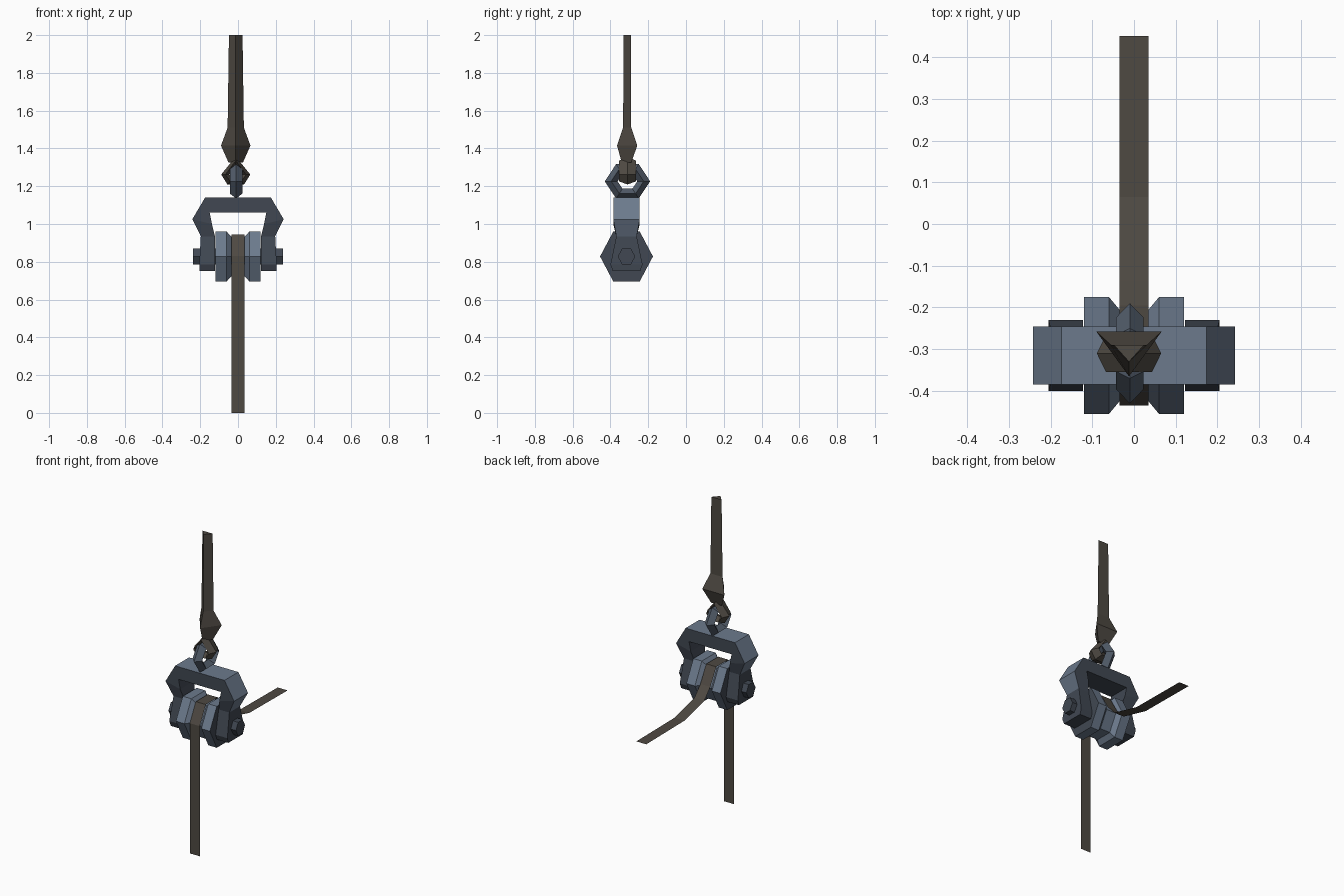
import bpy, bmesh, math
from mathutils import Vector

if "Cube" in bpy.data.objects:
    bpy.data.objects.remove(bpy.data.objects["Cube"])

CY = -0.315   # depth of the block's centre plane
CZ = 0.828    # axle height


def material(name, rgb):
    m = bpy.data.materials.new(name)
    m.diffuse_color = (*rgb, 1)
    m.use_nodes = True
    m.node_tree.nodes["Principled BSDF"].inputs["Base Color"].default_value = m.diffuse_color
    return m


ROPE = material("brown_rope", (0.077, 0.067, 0.055))
LIGHT = material("light_steel", (0.15, 0.195, 0.265))
DARK = material("dark_steel", (0.052, 0.064, 0.085))
MID = material("mid_steel", (0.085, 0.108, 0.145))


def loft(name, sections, mats, closed=False, pick=None):
    """Skin equal-sized loops of points; pick(face) gives the material index."""
    bm = bmesh.new()
    loops = [[bm.verts.new(p) for p in s] for s in sections]
    n = len(loops[0])
    pairs = list(zip(loops, loops[1:]))
    if closed:
        pairs.append((loops[-1], loops[0]))
    else:
        bm.faces.new(loops[0])
        bm.faces.new(loops[-1])
    for a, b in pairs:
        for j in range(n):
            k = (j + 1) % n
            bm.faces.new((a[j], a[k], b[k], b[j]))
    bmesh.ops.recalc_face_normals(bm, faces=bm.faces)
    bm.normal_update()
    if pick:
        for f in bm.faces:
            f.material_index = pick(f)
    me = bpy.data.meshes.new(name)
    bm.to_mesh(me)
    bm.free()
    for m in mats:
        me.materials.append(m)
    ob = bpy.data.objects.new(name, me)
    bpy.context.collection.objects.link(ob)
    return ob


def hexagon(x, r):
    return [(x, CY + r * math.cos(i * math.pi / 3),
             CZ + 1.09 * r * math.sin(i * math.pi / 3)) for i in range(6)]


# Grooved wheel and axle
loft("pulley_wheel",
     [hexagon(x, r) for x, r in ((-0.12, 0.14), (-0.06, 0.14), (-0.035, 0.11),
                                 (0.035, 0.11), (0.06, 0.14), (0.12, 0.14))],
     [DARK, LIGHT], pick=lambda f: int(abs(f.normal.x) < 0.9))
loft("axle_pin", [hexagon(x, 0.046) for x in (-0.238, 0.238)], [DARK])

# Bent frame: outer x, z, inner x, z, half depth; right side then mirrored
half = [(0.203, 0.75, 0.122, 0.75, 0.072), (0.205, 0.785, 0.122, 0.785, 0.085),
        (0.197, 0.935, 0.122, 0.935, 0.054), (0.242, 1.025, 0.138, 1.00, 0.07),
        (0.174, 1.14, 0.15, 1.06, 0.07)]
path = half + [(-a, b, -c, d, h) for a, b, c, d, h in reversed(half)]
frame_centre = Vector((0, CY, 0.98))


def frame_colour(f):
    c = f.calc_center_median()
    outward = f.normal.dot(c - frame_centre) > 0
    return int(abs(f.normal.y) < 0.7 and outward and c.z > 0.95)


loft("pulley_frame",
     [[(a, CY - h, b), (a, CY + h, b), (c, CY + h, d), (c, CY - h, d)]
      for a, b, c, d, h in path], [DARK, LIGHT], pick=frame_colour)

# Six-sided hanging eye on top of the frame
ring = []
for i in range(6):
    t = i * math.pi / 3
    ring.append([(-0.01 + 0.033 * math.sin(u),
                  -0.31 + (0.086 + 0.034 * math.cos(u)) * math.cos(t),
                  1.226 + 0.97 * (0.086 + 0.034 * math.cos(u)) * math.sin(t) * 0.9)
                 for u in (0, math.pi / 2, math.pi, 3 * math.pi / 2)])
loft("hanging_eye", ring, [MID], closed=True)

# Upper rope: triangular section with a knot; z, half width, front y, back y
loft("upper_rope",
     [[(-0.012, yf, z), (-0.012 + w, yb, z), (-0.012 - w, yb, z)]
      for z, w, yf, yb in ((2.0, 0.036, -0.33, -0.29), (1.51, 0.043, -0.333, -0.29),
                           (1.415, 0.078, -0.365, -0.258), (1.325, 0.038, -0.34, -0.29))],
     [ROPE])

# Rope loop passing through the eye
loop = [(0, 1.335), (0.055, 1.262), (0.03, 1.226), (-0.03, 1.226), (-0.055, 1.262)]
centre = Vector((0, 1.262))
sections = []
for x, z in loop:
    d = (Vector((x, z)) - centre).normalized()
    sections.append([(-0.012 + x + d.x * r, -0.31 + y, z + d.y * r)
                     for r, y in ((0.022, 0), (0, 0.045), (-0.022, 0), (0, -0.045))])
loft("rope_loop", sections, [ROPE], closed=True)

# Flat running rope: up the front, over the wheel, out behind
run = [(-0.435, 0), (-0.435, 0.83), (-0.375, 0.945), (-0.255, 0.945),
       (-0.195, 0.84), (-0.135, 0.775), (0.065, 0.724), (0.45, 0.72)]
verts = [(x, y, z) for y, z in run for x in (-0.035, 0.035)]
faces = [(2 * i, 2 * i + 1, 2 * i + 3, 2 * i + 2) for i in range(len(run) - 1)]
me = bpy.data.meshes.new("running_rope")
me.from_pydata(verts, [], faces)
me.materials.append(ROPE)
bpy.context.collection.objects.link(bpy.data.objects.new("running_rope", me))
